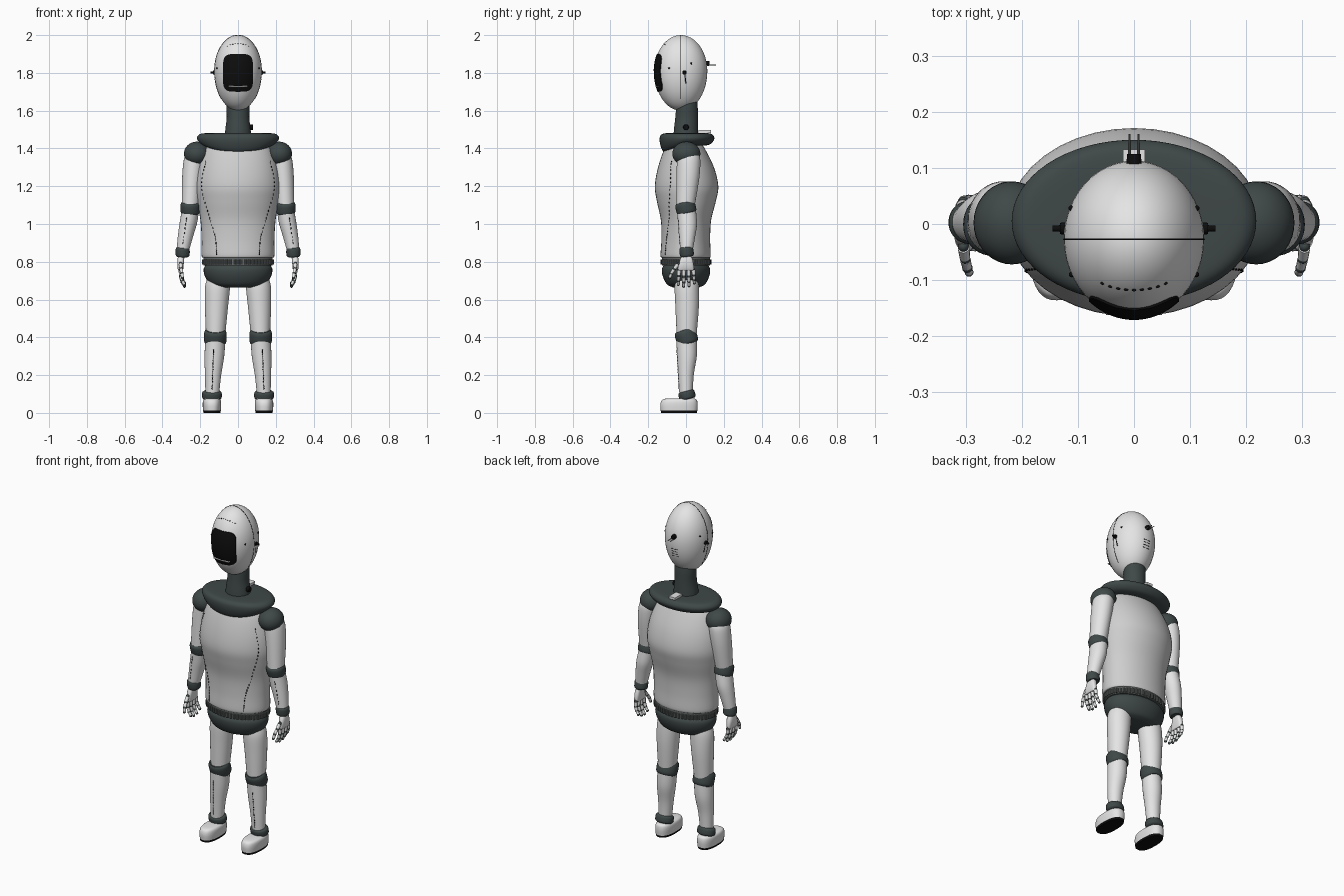
import bpy, bmesh
from math import sin, cos, pi, sqrt, copysign, radians
from mathutils import Matrix, Vector
from mathutils.bvhtree import BVHTree

old = bpy.data.objects.get("Cube")
if old:
    bpy.data.objects.remove(old, do_unlink=True)


def material(name, r, g, b):
    m = bpy.data.materials.new(name)
    m.use_nodes = True
    m.diffuse_color = (r, g, b, 1)
    m.node_tree.nodes["Principled BSDF"].inputs["Base Color"].default_value = (r, g, b, 1)
    return m


WHITE = material("shell white", .78, .78, .78)
TORSO = material("torso light grey", .62, .62, .62)
DARK = material("joint slate", .05, .064, .064)
BLACK = material("gloss black", .004, .004, .004)
GREY = material("belt grey", .13, .14, .14)


def finish(name, bm, mats, mirror=False, angle=40):
    bmesh.ops.recalc_face_normals(bm, faces=bm.faces)
    tree = BVHTree.FromBMesh(bm)
    me = bpy.data.meshes.new(name)
    bm.to_mesh(me)
    bm.free()
    for m in mats:
        me.materials.append(m)
    ob = bpy.data.objects.new(name, me)
    bpy.context.collection.objects.link(ob)
    bpy.ops.object.select_all(action='DESELECT')
    ob.select_set(True)
    bpy.context.view_layer.objects.active = ob
    bpy.ops.object.shade_smooth_by_angle(angle=radians(angle))
    if mirror:
        mod = ob.modifiers.new("mirror", 'MIRROR')
        mod.use_mirror_merge = False
    return tree


def spline(rings, steps):
    """Catmull-Rom interpolation between rings."""
    out = []
    for i in range(len(rings) - 1):
        p = [rings[max(0, min(len(rings) - 1, i + k))] for k in (-1, 0, 1, 2)]
        for s in range(steps):
            t = s / steps
            out.append([.5 * (2*b + (c - a)*t + (2*a - 5*b + 4*c - d)*t*t + (3*b - a - 3*c + d)*t**3)
                        for a, b, c, d in zip(*p)])
    return out + [rings[-1]]


def loft(bm, rings, n=40, power=2, mat=0):
    """Stack of rings (z, centre x, centre y, radius x, radius y) with capped ends."""
    prev, made = None, []
    for z, cx, cy, rx, ry in rings:
        ring = []
        for i in range(n):
            c, s = cos(2*pi*i/n), sin(2*pi*i/n)
            ring.append(bm.verts.new((cx + rx*copysign(abs(c)**(2/power), c),
                                      cy + ry*copysign(abs(s)**(2/power), s), z)))
        if prev:
            for i in range(n):
                j = (i + 1) % n
                bm.faces.new((prev[i], prev[j], ring[j], ring[i])).material_index = mat
        else:
            bm.faces.new(ring[::-1]).material_index = mat
        made += ring
        prev = ring
    bm.faces.new(prev).material_index = mat
    return made


def lofted(name, rings, mat, steps=1, mirror=False, power=2):
    bm = bmesh.new()
    loft(bm, spline(rings, steps) if steps > 1 else rings, power=power)
    return finish(name, bm, [mat], mirror)


def rod(bm, p, q, r1, r2, mat=0, n=12):
    p, q = Vector(p), Vector(q)
    turn = (q - p).to_track_quat('Z', 'Y').to_matrix().to_4x4()
    res = bmesh.ops.create_cone(bm, cap_ends=True, segments=n, radius1=r1, radius2=r2,
                                depth=(q - p).length, matrix=Matrix.Translation((p + q)/2) @ turn)
    for f in {f for v in res["verts"] for f in v.link_faces}:
        f.material_index = mat


def ball(bm, c, size, mat=0, n=24):
    m = Matrix.Translation(c) @ Matrix.Diagonal((*size, 1))
    res = bmesh.ops.create_uvsphere(bm, u_segments=n, v_segments=n//2, radius=1, matrix=m)
    for f in {f for v in res["verts"] for f in v.link_faces}:
        f.material_index = mat


def joint(name, c, rx, ry, h, tilt):
    """Rounded band around a limb, higher at the back."""
    bm = bmesh.new()
    prof = spline([(-h, 0, 0, rx*.8, ry*.8), (-h*.6, 0, 0, rx*.97, ry*.97),
                   (h*.6, 0, 0, rx*.97, ry*.97), (h, 0, 0, rx*.8, ry*.8)], 4)
    loft(bm, prof)
    bm.transform(Matrix.Translation(c) @ Matrix.Rotation(radians(tilt), 4, 'X'))
    finish(name, bm, [DARK], True)


# Head: an egg, with its surface as a function for the face parts
HY, HZ, HRX, HRY = -.027, 1.81, .125, .14


def head_y(x, z, side=-1):
    h = .19 if z > HZ else .21
    return HY + side*HRY*sqrt(max(0, 1 - (x/HRX)**2 - ((z - HZ)/h)**2))


bm = bmesh.new()
ball(bm, (0, HY, 0), (HRX, HRY, 1), n=48)
for v in bm.verts:
    v.co.z = HZ + v.co.z*(.19 if v.co.z > 0 else .21)
finish("head", bm, [WHITE])

# Visor: rounded rectangle following the head
bm = bmesh.new()
prev = None
for k in range(1, 10):
    ring = []
    for i in range(48):
        c, s = cos(2*pi*i/48), sin(2*pi*i/48)
        x = .08*min(k, 8)/8*copysign(abs(c)**.45, c)
        z = 1.8 + .1*min(k, 8)/8*copysign(abs(s)**.45, s)
        ring.append(bm.verts.new((x, head_y(x, z) + (.003 if k == 9 else -.004), z)))
    if prev:
        for i in range(48):
            bm.faces.new((prev[i-1], prev[i], ring[i], ring[i-1]))
    else:
        bm.faces.new(ring)
    prev = ring
finish("visor", bm, [BLACK])

# Mouth light, brow dots, head seam, rear vents
bm = bmesh.new()
rod(bm, (-.05, head_y(.05, 1.728) - .004, 1.728), (.05, head_y(.05, 1.728) - .004, 1.728), .004, .004)
rod(bm, (-.05, head_y(0, 1.728) - .002, 1.728), (.05, head_y(0, 1.728) - .002, 1.728), .004, .004)
finish("mouth_light", bm, [WHITE])
bm = bmesh.new()
for i in range(-4, 5):
    x, z = i*.014, 1.955 - abs(i)**2*.0008
    ball(bm, (x, head_y(x, z), z), (.004, .003, .0015), n=8)
for i in range(4):
    z = 1.73 + i*.015
    rod(bm, (-.02, head_y(.02, z, 1), z), (.02, head_y(.02, z, 1), z), .002, .002, n=6)
path = []
for i in range(41):
    a = pi*(i/40*1.5 - .25)
    path.append((HRX*cos(a), HY, HZ + sin(a)*(.19 if sin(a) > 0 else .21)))
for p, q in zip(path, path[1:]):
    rod(bm, p, q, .0015, .0015, n=6)
finish("head_details", bm, [BLACK])

# Ear pivots with side marks
bm = bmesh.new()
rod(bm, (.115, -.008, 1.802), (.132, -.008, 1.802), .012, .01)
rod(bm, (.13, -.008, 1.802), (.145, -.008, 1.802), .006, .005)
rod(bm, (.122, -.008, 1.8), (.117, .0, 1.745), .003, .003, n=6)
for y, z in ((-.09, 1.825), (.028, 1.85)):
    x = HRX*sqrt(1 - ((y - HY)/HRY)**2 - ((z - HZ)/.19)**2)
    ball(bm, (x, y, z), (.005, .005, .005), n=12)
finish("ear_pivots", bm, [BLACK], True)

# Rear sensor with antenna
bm = bmesh.new()
rod(bm, (0, .095, 1.85), (0, .125, 1.85), .015, .012)
for x in (-.008, .008):
    rod(bm, (x, .1, 1.842), (x, .16, 1.842), .003, .002, 1, n=8)
finish("rear_sensor", bm, [BLACK, GREY])

# Neck with plug, and a connector on the collar behind it
lofted("neck", [(1.44, 0, 0, .072, .067), (1.5, 0, 0, .067, .064), (1.56, 0, .003, .06, .06),
                (1.62, 0, .005, .061, .057), (1.68, 0, .005, .058, .052)], DARK, 4)
bm = bmesh.new()
rod(bm, (.06, 0, 1.512), (.08, 0, 1.512), .016, .014)
finish("neck_plug", bm, [BLACK])
bm = bmesh.new()
bmesh.ops.create_cube(bm, size=1, matrix=Matrix.Translation((0, .1, 1.49)) @ Matrix.Diagonal((.04, .065, .014, 1)))
finish("neck_connector", bm, [WHITE])

# Collar, dipping at the front
bm = bmesh.new()
loft(bm, spline([(1.415, 0, .005, .15, .1), (1.425, 0, .005, .195, .128), (1.452, 0, .005, .218, .145),
                 (1.474, 0, .005, .205, .135), (1.481, 0, .005, .17, .11), (1.482, 0, .005, .08, .06)], 4), n=64)
for v in bm.verts:
    if v.co.z < 1.46:
        v.co.z -= .045*max(0, -v.co.y/.14)**1.3*(1.46 - v.co.z)/.035
finish("collar", bm, [DARK])

# Torso, belt and pelvis
torso = lofted("torso", [(.822, 0, -.002, .185, .126), (.835, 0, -.002, .193, .133), (.92, 0, -.001, .193, .129),
                         (1.02, 0, 0, .199, .133), (1.12, 0, .002, .217, .156), (1.2, 0, .003, .226, .168),
                         (1.3, 0, 0, .212, .148), (1.4, 0, -.007, .175, .106), (1.45, 0, -.007, .12, .07)], TORSO, 5)
bm = bmesh.new()
loft(bm, [(.78, 0, 0, .183, .128), (.826, 0, 0, .183, .128)], n=56)
for i in range(56):
    a = 2*pi*i/56
    rod(bm, (.184*cos(a), .129*sin(a), .785), (.184*cos(a), .129*sin(a), .812), .007, .007, n=8)
finish("belt", bm, [GREY])
lofted("pelvis", [(.665, 0, 0, .1, .07), (.68, 0, 0, .145, .1), (.72, 0, 0, .174, .122),
                  (.76, 0, 0, .182, .128), (.785, 0, 0, .17, .115)], DARK, 5)

# Arms
bm = bmesh.new()
ball(bm, (.218, .002, 1.372), (.068, .074, .064), n=36)
finish("shoulder", bm, [DARK], True)
lofted("upper_arm", [(1.375, .225, .012, .05, .055), (1.335, .232, .014, .056, .062), (1.24, .242, .01, .054, .06),
                     (1.09, .252, -.003, .046, .048)], WHITE, 5, True)
joint("elbow", (.252, -.001, 1.085), .053, .054, .033, 15)
forearm = lofted("forearm", [(1.07, .252, .003, .046, .05), (1, .264, .008, .046, .05), (.93, .279, .006, .04, .042),
                             (.85, .294, .002, .032, .032)], WHITE, 5, True)
joint("wrist", (.293, .003, .852), .038, .038, .026, 8)

# Hand: palm, four jointed fingers and a thumb
bm = bmesh.new()
loft(bm, [(.835, .298, .003, .016, .022), (.815, .303, .002, .018, .033), (.765, .305, 0, .016, .044),
          (.755, .304, 0, .011, .042)], n=24, power=3)
chains = []
for i in range(4):
    y, reach = -.036 + i*.025, (.9, 1, .97, .8)[i]
    chains.append([(.304 - dx, y*(1 + d*1.5), .76 - d*reach)
                   for dx, d in ((0, 0), (.001, .038), (.009, .067), (.021, .09))])
chains.append([(.304, -.04, .79), (.301, -.062, .762), (.297, -.078, .738), (.294, -.086, .715)])
for chain in chains:
    for k, (p, q) in enumerate(zip(chain, chain[1:])):
        p, q = Vector(p), Vector(q)
        ball(bm, p, (.0095,)*3, 1, 12)
        rod(bm, p.lerp(q, .15), p.lerp(q, .88), .0105 - k*.001, .0095 - k*.001)
    ball(bm, q, (.008,)*3, 1, 12)
finish("hand", bm, [WHITE, DARK], True)

# Legs
lofted("thigh", [(.73, .1, .005, .055, .055), (.67, .108, .004, .066, .064), (.56, .114, .006, .061, .062),
                 (.4, .119, .003, .05, .052)], WHITE, 5, True)
joint("knee", (.12, .002, .402), .061, .058, .04, 20)
shin = lofted("shin", [(.39, .12, .003, .053, .054), (.3, .125, .005, .052, .052), (.2, .132, 0, .043, .041),
                       (.08, .137, 0, .035, .034)], WHITE, 5, True)
joint("ankle", (.138, .005, .094), .053, .045, .022, 14)
lofted("foot", [(.012, .138, -.037, .047, .097), (.04, .138, -.037, .049, .099), (.06, .138, -.036, .048, .096),
                (.071, .138, -.034, .043, .089), (.076, .138, -.03, .034, .075)], WHITE, 4, True, 2.5)
lofted("sole", [(0, .138, -.037, .045, .095), (.013, .138, -.037, .047, .097)], BLACK, 1, True, 2.5)

# Dashed seams laid onto the shells from the front
bm = bmesh.new()
for tree, line in ((torso, [(1.33, .17), (1.2, .193), (1.05, .155), (.93, .12), (.84, .114)]),
                   (shin, [(.33, .13), (.23, .133), (.13, .137)]),
                   (forearm, [(1.03, .272), (.9, .292)])):
    for z, x in spline(line, 7):
        hit = tree.ray_cast(Vector((x, -1, z)), Vector((0, 1, 0)))[0]
        if hit:
            ball(bm, hit, (.0025, .0025, .006), n=8)
finish("seam_dashes", bm, [BLACK], True)
